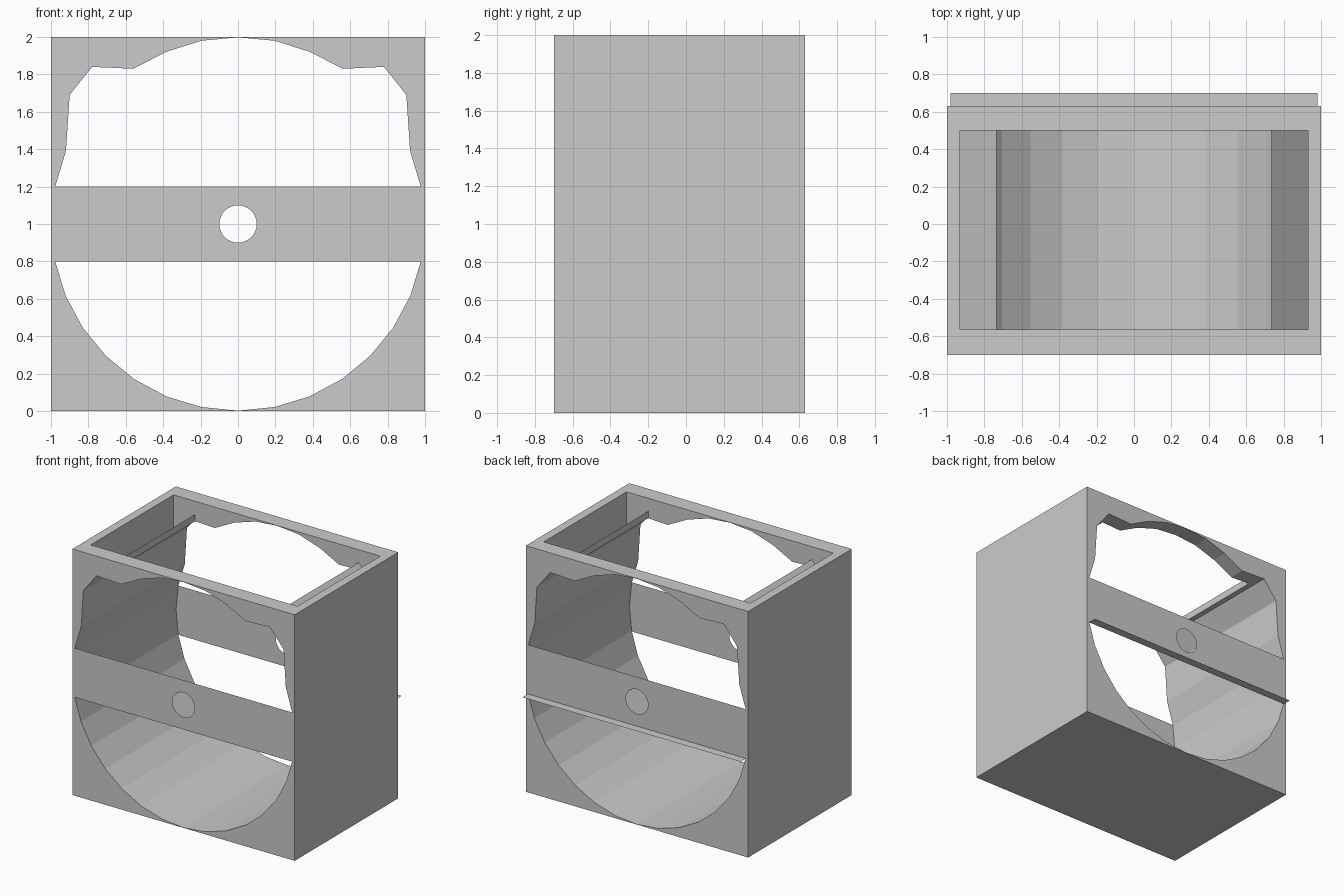
import bpy, bmesh
from math import sin, cos, pi, radians

if "Cube" in bpy.data.objects:
    bpy.data.objects.remove(bpy.data.objects["Cube"])

FRONT, BACK, LEDGE = -0.70, 0.63, 0.70


def new_object(name, bm):
    mesh = bpy.data.meshes.new(name)
    bm.to_mesh(mesh)
    bm.free()
    ob = bpy.data.objects.new(name, mesh)
    bpy.context.collection.objects.link(ob)
    return ob


def prism(name, outline, y0, y1):
    """Extrude an x-z outline along y."""
    bm = bmesh.new()
    face = bm.faces.new([bm.verts.new((x, y0, z)) for x, z in outline])
    out = bmesh.ops.extrude_face_region(bm, geom=[face])
    for v in out["geom"]:
        if isinstance(v, bmesh.types.BMVert):
            v.co.y = y1
    bmesh.ops.recalc_face_normals(bm, faces=bm.faces)
    return new_object(name, bm)


def mirrored(half):
    """Complete a right-hand outline with its left-hand mirror image."""
    return half + [(-x, z) for x, z in reversed(half) if abs(x) > 1e-6]


def cut(target, cutter):
    mod = target.modifiers.new("cut", 'BOOLEAN')
    mod.operation = 'DIFFERENCE'
    mod.solver = 'EXACT'
    mod.object = cutter
    cutter.hide_render = True
    cutter.hide_viewport = True


# Box housing
housing = prism("housing", [(-1, 0), (1, 0), (1, 2), (-1, 2)], FRONT, BACK)

# Round bore: lower part of a 32-sided circle, notched shoulders above
R = 0.998
half = [(R * sin(i * pi / 16), 1 - R * cos(i * pi / 16)) for i in range(10)]
half += [(0.92, 1.39), (0.90, 1.69), (0.78, 1.84), (0.56, 1.83),
         (0.385, 1.92), (0.195, 1.98), (0, 1 + R)]
outline = half + [(-x, z) for x, z in reversed(half[1:-1])]
bore = prism("bore_cutter", outline, -1, 1)
cut(housing, bore)

# Open top pocket, leaving a sloping rib on each side
pocket = prism("pocket_cutter",
               mirrored([(0.735, 1.5), (0.735, 1.895), (0.93, 1.70), (0.93, 2.3)]),
               -0.565, 0.50)
cut(housing, pocket)


# Thin cross bars with a round hole, front and back
def cross_bar(name, y):
    bm = bmesh.new()
    loops = [[(0.98, 0.8), (R, 1), (0.98, 1.2), (-0.98, 1.2), (-R, 1), (-0.98, 0.8)],
             [(0.1 * cos(i * pi / 16), 1 + 0.1 * sin(i * pi / 16)) for i in range(32)]]
    for loop in loops:
        vs = [bm.verts.new((x, y, z)) for x, z in loop]
        for a, b in zip(vs, vs[1:] + vs[:1]):
            bm.edges.new((a, b))
    bmesh.ops.triangle_fill(bm, use_beauty=True, edges=bm.edges[:],
                            normal=(0, -1 if y < 0 else 1, 0))
    bmesh.ops.dissolve_limit(bm, angle_limit=radians(1),
                             verts=bm.verts[:], edges=bm.edges[:])
    return new_object(name, bm)


cross_bar("front_bar", FRONT)
cross_bar("back_bar", BACK)

# Paper-thin ledge under the back bar
bm = bmesh.new()
bm.faces.new([bm.verts.new(p) for p in ((-0.98, BACK, 0.8), (0.98, BACK, 0.8),
                                        (0.98, LEDGE, 0.8), (-0.98, LEDGE, 0.8))])
new_object("back_ledge", bm)
